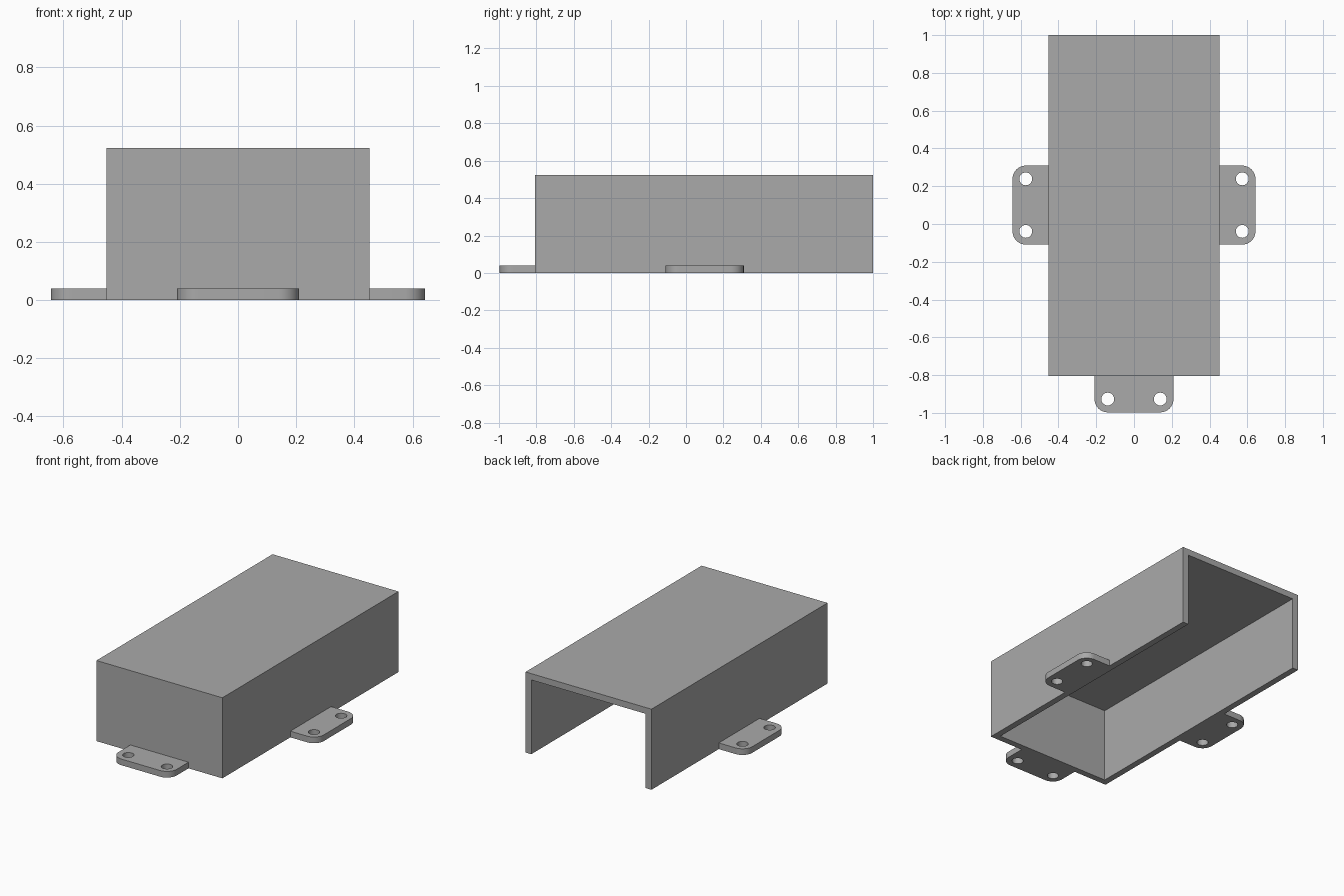
import bpy, bmesh
from math import sin, cos, pi
from mathutils import Matrix, Vector

default = bpy.data.objects.get("Cube")
if default:
    bpy.data.objects.remove(default, do_unlink=True)

HALF_W, FRONT, BACK, HEIGHT = 0.452, -0.806, 1.0, 0.523
WALL = 0.041
TAB_HALF, TAB_REACH, TAB_T = 0.209, 0.191, 0.04
CORNER, HOLE = 0.07, 0.034

# Single grey material
grey = bpy.data.materials.new("plain_grey")
grey.use_nodes = True
colour = (0.4, 0.4, 0.4, 1)
grey.diffuse_color = colour
grey.node_tree.nodes["Principled BSDF"].inputs["Base Color"].default_value = colour


def add_object(name, bm):
    bmesh.ops.recalc_face_normals(bm, faces=bm.faces)
    mesh = bpy.data.meshes.new(name)
    bm.to_mesh(mesh)
    bm.free()
    mesh.materials.append(grey)
    obj = bpy.data.objects.new(name, mesh)
    bpy.context.collection.objects.link(obj)
    return obj


def arc(cx, cy, r, start, end, steps):
    angles = [start + (end - start) * i / steps for i in range(steps + 1)]
    return [(cx + r * cos(a), cy + r * sin(a)) for a in angles]


# Cover: box open at the bottom and back, walls thickened inward
bm = bmesh.new()
size = Vector((2 * HALF_W, BACK - FRONT, HEIGHT))
bmesh.ops.create_cube(bm, size=1, matrix=Matrix.Translation((0, (FRONT + BACK) / 2, HEIGHT / 2))
                      @ Matrix.Diagonal(size).to_4x4())
bm.normal_update()
opened = [f for f in bm.faces if f.normal.z < -0.5 or f.normal.y > 0.5]
# Orient while closed so the walls thicken inward
bmesh.ops.delete(bm, geom=opened, context='FACES_ONLY')
mesh = bpy.data.meshes.new("cover")
bm.to_mesh(mesh)
bm.free()
mesh.materials.append(grey)
cover = bpy.data.objects.new("cover", mesh)
bpy.context.collection.objects.link(cover)
shell = cover.modifiers.new("walls", 'SOLIDIFY')
shell.thickness = WALL
shell.offset = -1
shell.use_even_offset = True


# Mounting tab: rounded outer corners and two holes, reaching toward -y
def mounting_tab(name, location, turn):
    bm = bmesh.new()
    cx, cy = TAB_HALF - CORNER, CORNER - TAB_REACH
    outline = [(TAB_HALF, 0), (-TAB_HALF, 0)]
    outline += arc(-cx, cy, CORNER, pi, 1.5 * pi, 12)
    outline += arc(cx, cy, CORNER, 1.5 * pi, 2 * pi, 12)
    loops = [outline] + [arc(s * cx, cy, HOLE, 0, 2 * pi, 32)[:-1] for s in (-1, 1)]
    edges = []
    for loop in loops:
        verts = [bm.verts.new((x, y, 0)) for x, y in loop]
        edges += [bm.edges.new((v, verts[i - 1])) for i, v in enumerate(verts)]
    bmesh.ops.triangle_fill(bm, edges=edges, use_beauty=True)
    top = bmesh.ops.extrude_face_region(bm, geom=bm.faces[:], use_keep_orig=True)
    bmesh.ops.translate(bm, vec=(0, 0, TAB_T),
                        verts=[g for g in top["geom"] if isinstance(g, bmesh.types.BMVert)])
    bm.transform(Matrix.Translation(location) @ Matrix.Rotation(turn, 4, 'Z'))
    obj = add_object(name, bm)
    bpy.ops.object.select_all(action='DESELECT')
    obj.select_set(True)
    bpy.context.view_layer.objects.active = obj
    bpy.ops.object.shade_smooth_by_angle()


mounting_tab("front_tab", (0, FRONT, 0), 0)
mounting_tab("left_tab", (HALF_W, 0.1, 0), pi / 2)
mounting_tab("right_tab", (-HALF_W, 0.1, 0), -pi / 2)
